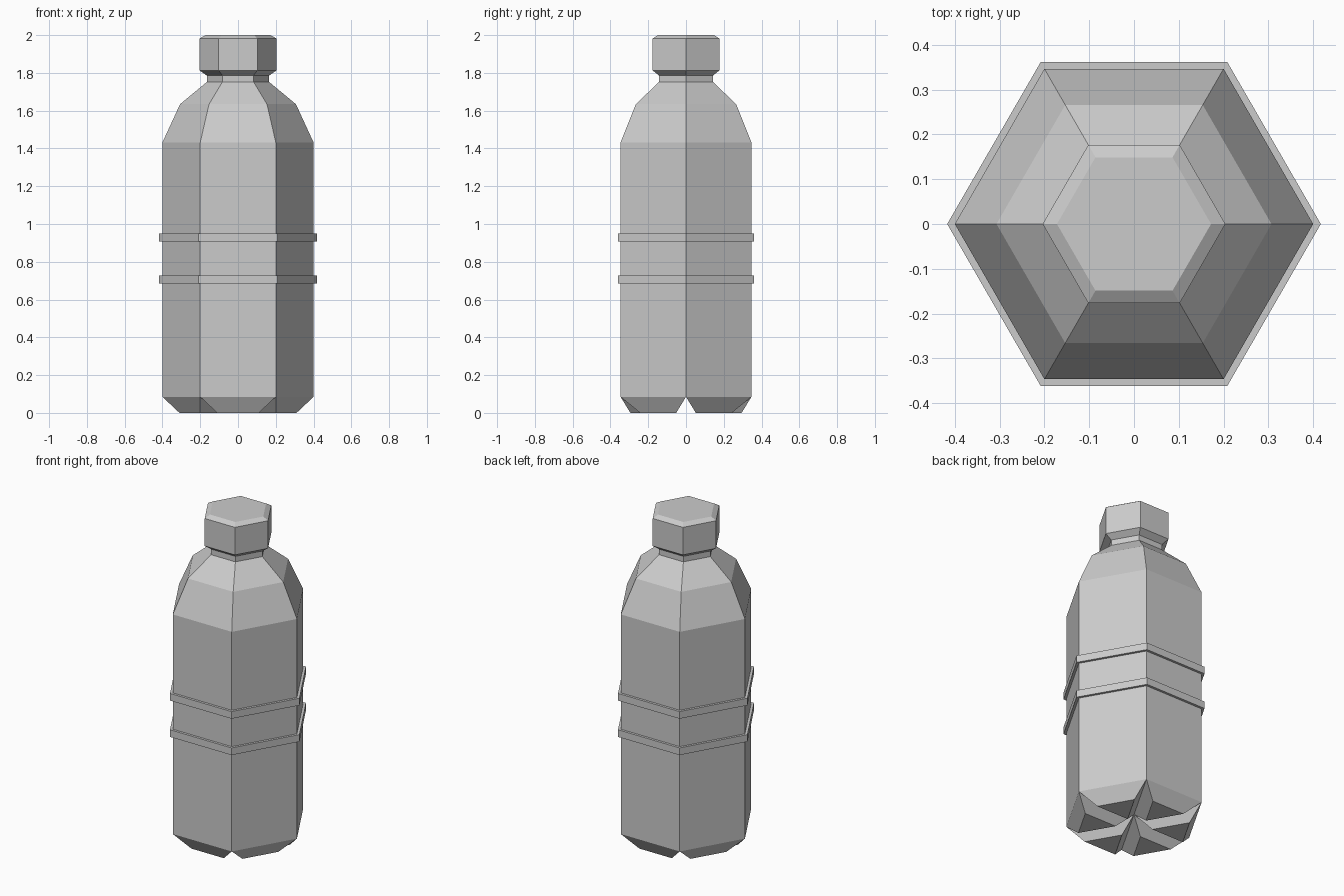
import bpy, bmesh
from math import cos, sin, tau

if "Cube" in bpy.data.objects:
    bpy.data.objects.remove(bpy.data.objects["Cube"])

SIDES = 6


def make_object(name, bm):
    mesh = bpy.data.meshes.new(name)
    bm.to_mesh(mesh)
    bm.free()
    obj = bpy.data.objects.new(name, mesh)
    bpy.context.collection.objects.link(obj)
    return obj


def lathe(bm, profile):
    """Hexagonal rings from (radius, z) pairs, bridged with quads; returns the rings."""
    rings = [[bm.verts.new((r * cos(tau * i / SIDES), r * sin(tau * i / SIDES), z))
              for i in range(SIDES)] for r, z in profile]
    for lo, hi in zip(rings, rings[1:]):
        for i in range(SIDES):
            j = (i + 1) % SIDES
            bm.faces.new((lo[i], lo[j], hi[j], hi[i]))
    return rings


# bottle body: walls, faceted shoulder and neck
bm = bmesh.new()
rings = lathe(bm, [(0.4, 0.085), (0.4, 1.432), (0.307, 1.634),
                   (0.165, 1.752), (0.165, 1.786)])
bm.faces.new(rings[-1])

# base: six wedges, each inset and pushed down into a tapered foot
centre = bm.verts.new((0, 0, 0.085))
base = rings[0]
feet = [bm.faces.new((centre, base[(i + 1) % SIDES], base[i])) for i in range(SIDES)]
bm.normal_update()
bmesh.ops.inset_individual(bm, faces=feet, thickness=0.052, use_even_offset=True)
for v in {v for f in feet for v in f.verts}:
    v.co.z = 0
make_object("bottle_body", bm)

# screw cap with bevelled rims
bm = bmesh.new()
rings = lathe(bm, [(0.165, 1.786), (0.204, 1.813), (0.204, 1.982), (0.172, 2.0)])
bm.faces.new(rings[-1])
make_object("cap", bm)

# raised bands around the waist
for name, z0, z1 in (("lower_band", 0.684, 0.728), ("upper_band", 0.907, 0.951)):
    bm = bmesh.new()
    lathe(bm, [(0.4, z0), (0.417, z0), (0.417, z1), (0.4, z1)])
    make_object(name, bm)
